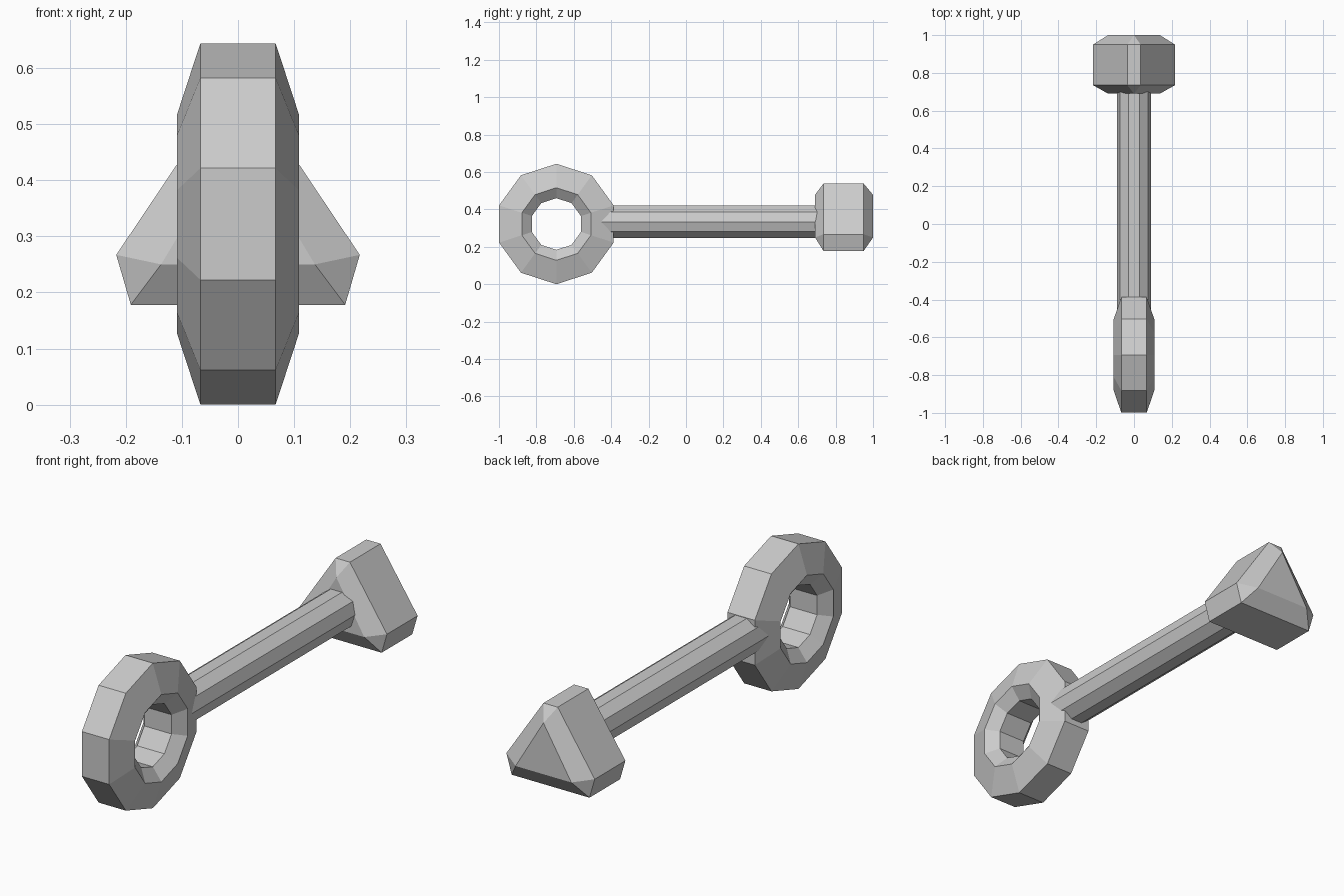
import bpy, bmesh
from math import sin, cos, radians

if "Cube" in bpy.data.objects:
    bpy.data.objects.remove(bpy.data.objects["Cube"])


def finish(name, verts, faces):
    bm = bmesh.new()
    vs = [bm.verts.new(v) for v in verts]
    for f in faces:
        bm.faces.new([vs[i] for i in f])
    bmesh.ops.recalc_face_normals(bm, faces=bm.faces[:])
    me = bpy.data.meshes.new(name)
    bm.to_mesh(me)
    bm.free()
    ob = bpy.data.objects.new(name, me)
    bpy.context.collection.objects.link(ob)
    return ob


def bridge(a, b):
    """Quads between two equally long index loops."""
    n = len(a)
    return [(a[i], a[(i + 1) % n], b[(i + 1) % n], b[i]) for i in range(n)]


SIDES = 10

# Ring handle: six-point profile (x, radius) turned about the x axis
profile = [(-.067, .322), (.067, .322), (.109, .194),
           (.067, .138), (-.067, .138), (-.109, .194)]
verts, loops = [], []
for k in range(SIDES):
    a = radians(90 + 360 * k / SIDES)
    loops.append(list(range(len(verts), len(verts) + len(profile))))
    verts += [(x, -.693 + r * cos(a), .322 + r * sin(a)) for x, r in profile]
faces = []
for k in range(SIDES):
    faces += bridge(loops[k], loops[(k + 1) % SIDES])
finish("ring_handle", verts, faces)

# Shaft: ten-sided bar, both ends buried in the ring and the head
verts = []
for y in (-.51, .76):
    for k in range(SIDES):
        a = radians(360 * k / SIDES)
        verts.append((.09 * cos(a), y, .334 + .09 * sin(a)))
front, back = list(range(SIDES)), list(range(SIDES, 2 * SIDES))
finish("shaft", verts, bridge(front, back) + [front, back])

# Head: triangular block with all edges chamfered
section = [(-.035, .538), (.035, .538), (.217, .267),
           (.191, .178), (-.191, .178), (-.217, .267)]
end = [(0, .478), (.137, .25), (-.137, .25)]
verts = []
for y_mid, y_end in ((.735, .69), (.95, 1.0)):
    verts += [(x, y_mid, z) for x, z in section]
    verts += [(x, y_end, z) for x, z in end]
faces = bridge(range(6), range(9, 15))
for o in (0, 9):
    faces.append((o + 6, o + 7, o + 8))
    for i in range(3):
        j = (i + 1) % 3
        faces.append((o + 2 * i, o + 2 * i + 1, o + 6 + i))              # corner
        faces.append((o + 2 * i + 1, o + 2 * j, o + 6 + j, o + 6 + i))   # chamfer
finish("head", verts, faces)
